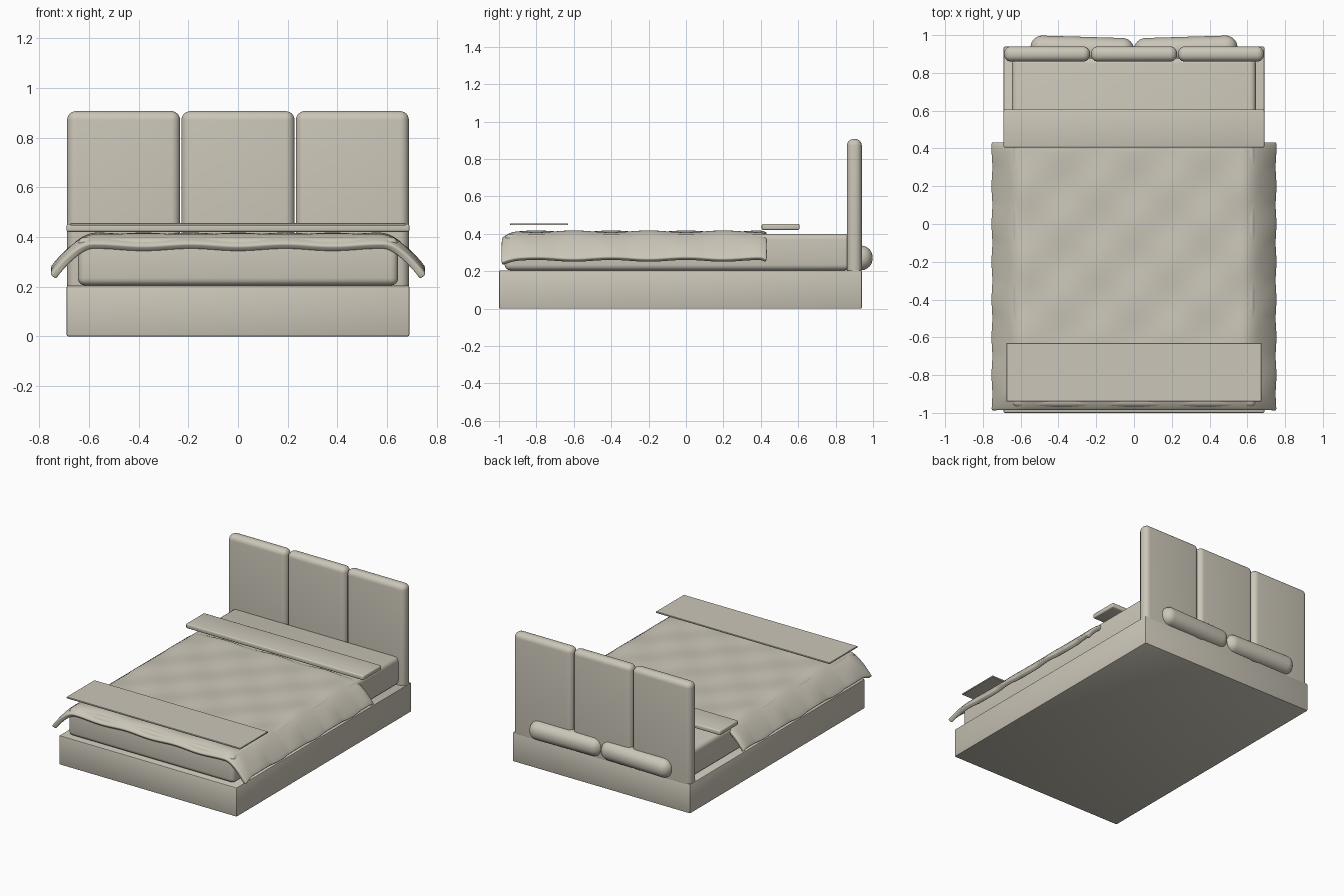
import bpy, bmesh, math

cube = bpy.data.objects.get("Cube")
if cube:
    bpy.data.objects.remove(cube, do_unlink=True)

LINEN = (0.60, 0.565, 0.48, 1)
linen = bpy.data.materials.new("warm linen")
linen.use_nodes = True
linen.diffuse_color = LINEN
linen.node_tree.nodes["Principled BSDF"].inputs["Base Color"].default_value = LINEN


def finish(name, bm, angle=40):
    """Turn a bmesh into a smooth shaded linen object."""
    mesh = bpy.data.meshes.new(name)
    bm.to_mesh(mesh)
    bm.free()
    mesh.materials.append(linen)
    obj = bpy.data.objects.new(name, mesh)
    bpy.context.collection.objects.link(obj)
    bpy.ops.object.select_all(action='DESELECT')
    obj.select_set(True)
    bpy.context.view_layer.objects.active = obj
    bpy.ops.object.shade_smooth_by_angle(angle=math.radians(angle))
    return obj


def soft_box(name, xs, ys, zs, radius, segments=4):
    """Box between pairs of limits, with rounded edges."""
    bm = bmesh.new()
    bmesh.ops.create_cube(bm, size=1)
    spans = (xs, ys, zs)
    centre = [(a + b) / 2 for a, b in spans]
    for v in bm.verts:
        for i, (a, b) in enumerate(spans):
            v.co[i] *= b - a
    bmesh.ops.bevel(bm, geom=bm.edges[:], offset=radius, segments=segments,
                    profile=0.5, affect='EDGES')
    obj = finish(name, bm)
    obj.location = centre
    return obj


# Bed base and mattress
soft_box("bed_base", (-0.69, 0.69), (-1, 0.94), (0, 0.205), 0.007, 2)
soft_box("mattress", (-0.645, 0.645), (-0.97, 0.88), (0.205, 0.4), 0.03)

# Three upholstered headboard panels
for name, x in (("right", -0.4605), ("middle", 0), ("left", 0.4605)):
    soft_box("headboard_panel_" + name, (x - 0.2275, x + 0.2275),
             (0.86, 0.94), (0.17, 0.907), 0.036, 6)

# Bolster pillows behind the headboard
for name, side in (("right", -1), ("left", 1)):
    pillow = soft_box("pillow_" + name, (-0.274, 0.274),
                      (-0.066, 0.066), (0.205, 0.337), 0.062, 8)
    pillow.location.x = side * 0.274
    pillow.location.y = 0.925
    pillow.rotation_euler.z = side * 0.03

# Folded sheet and foot runner
soft_box("folded_sheet", (-0.69, 0.69), (0.405, 0.607), (0.421, 0.453), 0.008, 3)
soft_box("foot_runner", (-0.675, 0.675), (-0.94, -0.63), (0.446, 0.456), 0.002, 1)

# Quilted blanket: a padded grid draped over the sides and foot
bm = bmesh.new()
bmesh.ops.create_grid(bm, x_segments=90, y_segments=90, size=1)
for v in bm.verts:
    x, y = v.co.x * 0.752, -0.277 + v.co.y * 0.711
    side = max(0, (abs(x) - 0.57) / 0.182)
    foot = max(0, (-0.89 - y) / 0.098)
    back = max(0, (y - 0.39) / 0.044)
    quilt = 0.005 * math.cos(x * math.tau / 0.38) * math.cos(y * math.tau / 0.4)
    z = 0.413 + quilt - 0.143 * side ** 1.9
    z -= 0.045 * foot ** 2 * (1 - 0.6 * min(1, side)) + 0.012 * back ** 2
    v.co = (x + math.copysign(quilt * side, x), y, z)
blanket = finish("quilted_blanket", bm, 60)
padding = blanket.modifiers.new("padding", 'SOLIDIFY')
padding.thickness = 0.03
padding.offset = -1
rim = blanket.modifiers.new("soft_rim", 'BEVEL')
rim.width = 0.008
rim.segments = 3
rim.limit_method = 'ANGLE'
rim.angle_limit = math.radians(60)
